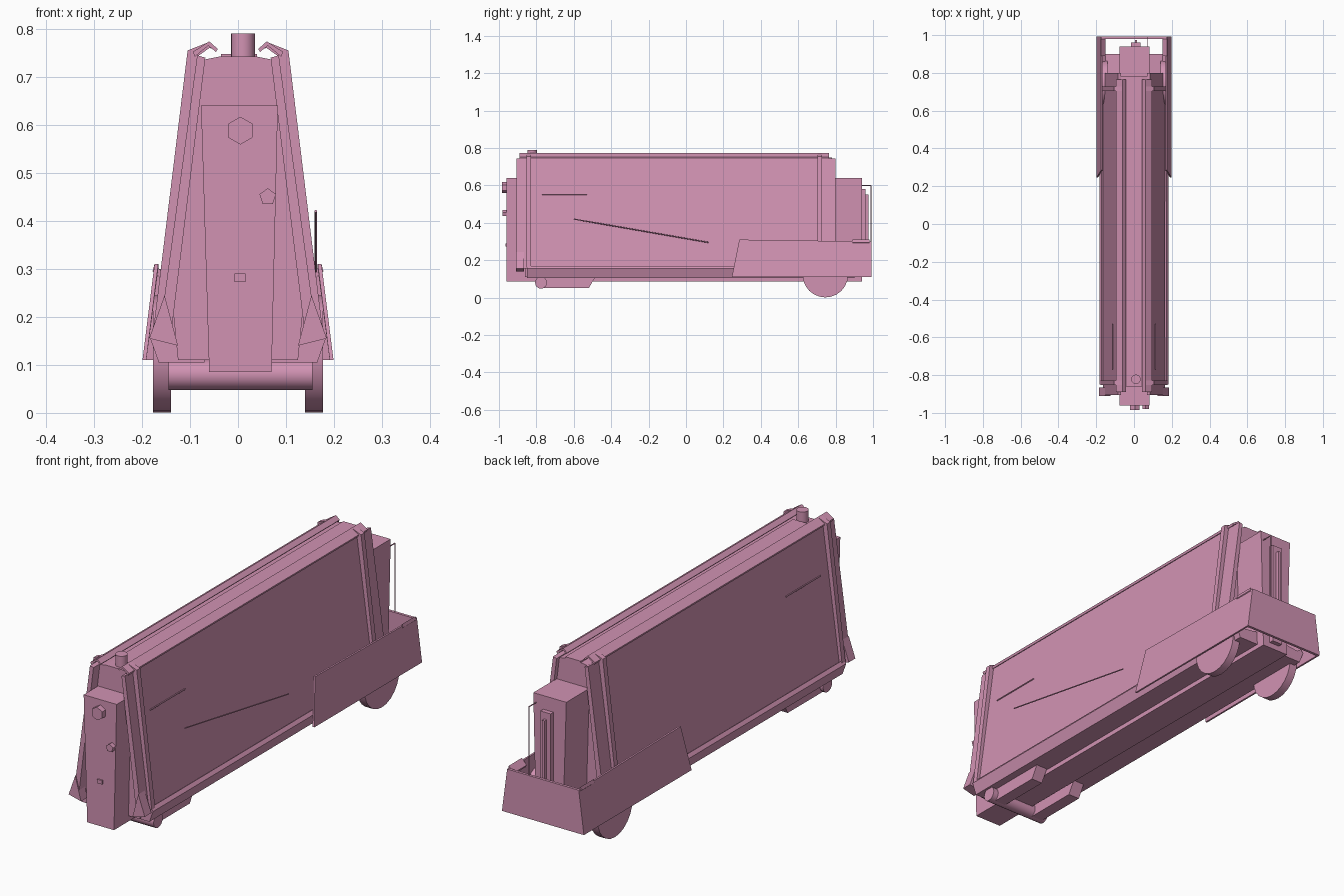
import bpy, bmesh, math
from mathutils import Vector

pink = bpy.data.materials.new("dusty pink")
pink.diffuse_color = (0.64, 0.29, 0.45, 1)


def make(name, verts, faces):
    me = bpy.data.meshes.new(name)
    me.from_pydata(verts, [], faces)
    bm = bmesh.new()
    bm.from_mesh(me)
    bmesh.ops.recalc_face_normals(bm, faces=bm.faces)
    bm.to_mesh(me)
    bm.free()
    me.materials.append(pink)
    ob = bpy.data.objects.new(name, me)
    bpy.context.collection.objects.link(ob)
    return ob


def prism(name, pts, a, b, axis="y"):
    """Extrude a closed profile: (x, z) along y, or (y, z) along x."""
    n = len(pts)
    put = (lambda p, t: (p[0], t, p[1])) if axis == "y" else (lambda p, t: (t, p[0], p[1]))
    verts = [put(p, a) for p in pts] + [put(p, b) for p in pts]
    faces = [(i, (i + 1) % n, n + (i + 1) % n, n + i) for i in range(n)]
    return make(name, verts, faces + [tuple(range(n)), tuple(range(n, 2 * n))])


def box(name, x0, x1, y0, y1, z0, z1):
    return prism(name, [(x0, z0), (x1, z0), (x1, z1), (x0, z1)], y0, y1)


def rod(name, p, q, r, sides=16, smooth=True):
    bm = bmesh.new()
    p, q = Vector(p), Vector(q)
    bmesh.ops.create_cone(bm, cap_ends=True, segments=sides, radius1=r, radius2=r, depth=(q - p).length)
    rot = (q - p).to_track_quat("Z", "Y")
    for v in bm.verts:
        v.co = rot @ v.co + (p + q) / 2
    for f in bm.faces:
        f.smooth = smooth and len(f.verts) == 4
    me = bpy.data.meshes.new(name)
    bm.to_mesh(me)
    bm.free()
    me.materials.append(pink)
    ob = bpy.data.objects.new(name, me)
    bpy.context.collection.objects.link(ob)
    return ob


def flip(s, pts):
    return [(s * x, z) for x, z in pts]


# Central spine, slightly narrower at the foot
prism("spine", [(-0.06, 0.085), (0.07, 0.085), (0.083, 0.64), (-0.077, 0.64)], -0.96, 0.94)
# Tall leaning body between the two side panels
prism("body", [(-0.125, 0.11), (0.125, 0.11), (0.138, 0.24), (0.075, 0.735),
               (0.04, 0.742), (-0.04, 0.742), (-0.075, 0.735), (-0.138, 0.24)], -0.86, 0.78)
box("top_cap", -0.035, 0.04, -0.8, 0.78, 0.735, 0.748)

for s, side in ((-1, "left"), (1, "right")):
    # Leaning panel and the long folded strip on its top edge
    prism(side + "_panel", flip(s, [(0.165, 0.155), (0.085, 0.745), (0.068, 0.74), (0.14, 0.16)]), -0.905, 0.8)
    prism(side + "_top_strip", flip(s, [(0.094, 0.752), (0.06, 0.774), (0.042, 0.758),
                                      (0.046, 0.752), (0.062, 0.765), (0.09, 0.742)]), -0.89, 0.765)
    # Bottom rail with a raised outer lip
    prism(side + "_rail", flip(s, [(0.07, 0.105), (0.165, 0.105), (0.183, 0.155), (0.172, 0.17),
                                 (0.15, 0.155), (0.07, 0.165)]), -0.85, 0.9)
    # Clamping bars with hooked tops
    for y, end in ((-0.84, "front"), (0.715, "rear")):
        prism(f"{side}_{end}_clamp", flip(s, [(0.178, 0.16), (0.105, 0.755), (0.062, 0.772), (0.042, 0.757),
                                            (0.06, 0.76), (0.085, 0.742), (0.155, 0.16)]), y - 0.012, y + 0.012)
    # Kite shaped bracket at the front foot of the panel
    prism(side + "_foot_bracket", flip(s, [(0.153, 0.245), (0.185, 0.155), (0.125, 0.14)]), -0.91, -0.865)
    # Wedge plate under the front
    x0, x1 = sorted((s * 0.075, s * 0.13))
    prism(side + "_under_wedge", [(-0.78, 0.05), (-0.52, 0.05), (-0.485, 0.11), (-0.78, 0.11)], x0, x1, "x")
    # Rear wheel
    rod(side + "_wheel", (s * 0.14, 0.745, 0.123), (s * 0.177, 0.745, 0.123), 0.122, 24)
    # Fender side, leaning inward toward its top
    o, i = s * 0.199, s * 0.174
    t = s * 0.008
    verts = [(o, 0.245, 0.11), (o, 0.99, 0.11), (i, 0.98, 0.30), (i, 0.285, 0.31)]
    verts += [(x - t, y, z) for x, y, z in verts]
    make(side + "_fender", verts, [(0, 1, 2, 3), (4, 5, 6, 7), (0, 1, 5, 4), (1, 2, 6, 5), (2, 3, 7, 6), (3, 0, 4, 7)])
    # Folded fender lip
    prism(side + "_fender_lip", flip(s, [(0.174, 0.31), (0.178, 0.295), (0.155, 0.275), (0.15, 0.285)]), 0.89, 0.98)

# Rear wall of the fender
prism("fender_rear", [(-0.199, 0.11), (0.199, 0.11), (0.174, 0.30), (-0.174, 0.30)], 0.98, 0.992)

# Front roller, post and knobs
rod("front_roller", (-0.145, -0.775, 0.08), (0.155, -0.775, 0.08), 0.032)
rod("front_post", (0.01, -0.822, 0.55), (0.01, -0.822, 0.79), 0.025)
rod("upper_knob", (0.005, -0.95, 0.588), (0.005, -0.985, 0.588), 0.029, 6, False)
rod("lower_knob", (0.062, -0.95, 0.45), (0.062, -0.98, 0.45), 0.018, 5, False)
box("front_tag", -0.007, 0.016, -0.966, -0.955, 0.273, 0.29)

# Rear channel and thin wire handle
box("rear_channel", -0.015, 0.035, 0.935, 0.96, 0.11, 0.58)
box("rear_channel_rib", 0.004, 0.016, 0.955, 0.975, 0.15, 0.55)
rod("wire_handle_upright", (0.07, 0.988, 0.3), (0.07, 0.988, 0.6), 0.0025, 6)
rod("wire_handle_top", (0.07, 0.93, 0.6), (0.07, 0.988, 0.6), 0.0025, 6)

# Thin rods resting on the panels
rod("long_rod", (0.162, -0.6, 0.42), (0.162, 0.12, 0.295), 0.003, 6)
rod("right_short_rod", (0.114, -0.77, 0.552), (0.114, -0.53, 0.552), 0.003, 6)
rod("left_short_rod", (-0.114, -0.77, 0.552), (-0.114, -0.53, 0.552), 0.003, 6)
